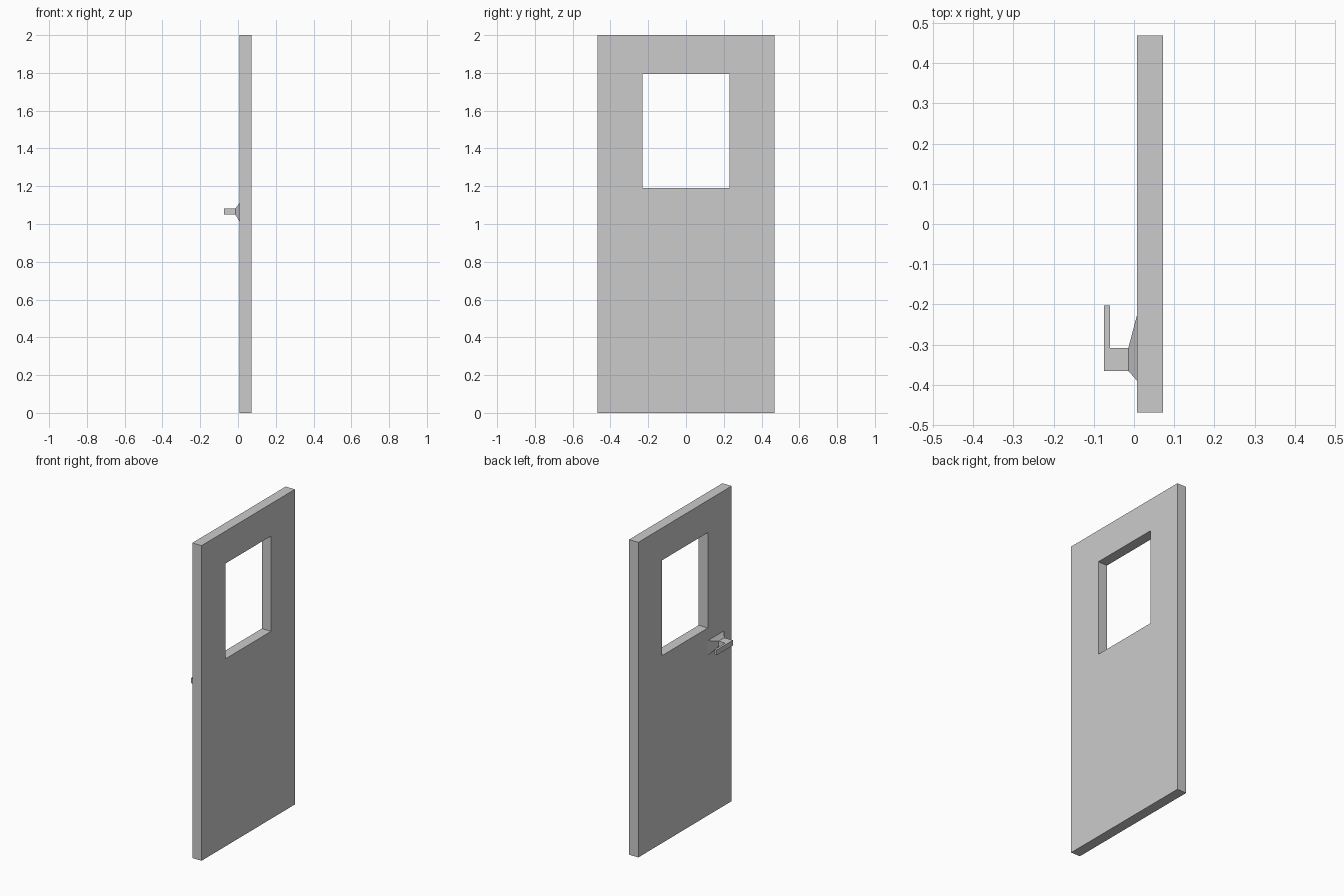
import bpy
import bmesh

cube = bpy.data.objects.get("Cube")
if cube:
    bpy.data.objects.remove(cube, do_unlink=True)

# Single painted grey
grey = bpy.data.materials.new("light_grey")
grey.use_nodes = True
colour = (0.6, 0.6, 0.6, 1)
grey.diffuse_color = colour
grey.node_tree.nodes["Principled BSDF"].inputs["Base Color"].default_value = colour

DOOR_BACK, DOOR_FRONT = 0.007, 0.072


def finish(name, bm):
    bmesh.ops.recalc_face_normals(bm, faces=bm.faces)
    mesh = bpy.data.meshes.new(name)
    bm.to_mesh(mesh)
    bm.free()
    mesh.materials.append(grey)
    obj = bpy.data.objects.new(name, mesh)
    bpy.context.collection.objects.link(obj)
    return obj


def ring(bm, x, y0, y1, z0, z1):
    """Rectangle of vertices in the plane of the door."""
    return [bm.verts.new((x, y, z)) for y, z in ((y0, z0), (y1, z0), (y1, z1), (y0, z1))]


def bridge(bm, a, b):
    for i in range(len(a)):
        j = (i + 1) % len(a)
        bm.faces.new((a[i], a[j], b[j], b[i]))


# Door slab with a window opening: four rectangles bridged in a closed cycle
bm = bmesh.new()
outer = (-0.468, 0.468, 0, 2)
window = (-0.229, 0.229, 1.19, 1.795)
rings = [ring(bm, DOOR_BACK, *outer), ring(bm, DOOR_FRONT, *outer),
         ring(bm, DOOR_FRONT, *window), ring(bm, DOOR_BACK, *window)]
for i in range(4):
    bridge(bm, rings[i], rings[(i + 1) % 4])
finish("door_panel", bm)

# Tapered mounting plate of the handle
bm = bmesh.new()
base = ring(bm, DOOR_BACK, -0.389, -0.228, 1.016, 1.11)
tip = ring(bm, -0.014, -0.365, -0.308, 1.049, 1.082)
bridge(bm, base, tip)
bm.faces.new(base)
bm.faces.new(tip)
finish("handle_mount", bm)

# L-shaped lever: plan profile extruded upward, its root set into the mount
bm = bmesh.new()
profile = [(-0.01, -0.365), (-0.01, -0.308), (-0.06, -0.308),
           (-0.06, -0.202), (-0.074, -0.202), (-0.074, -0.365)]
low, high = ([bm.verts.new((x, y, z)) for x, y in profile] for z in (1.049, 1.082))
bridge(bm, low, high)
bm.faces.new(low)
bm.faces.new(high)
finish("handle_lever", bm)
